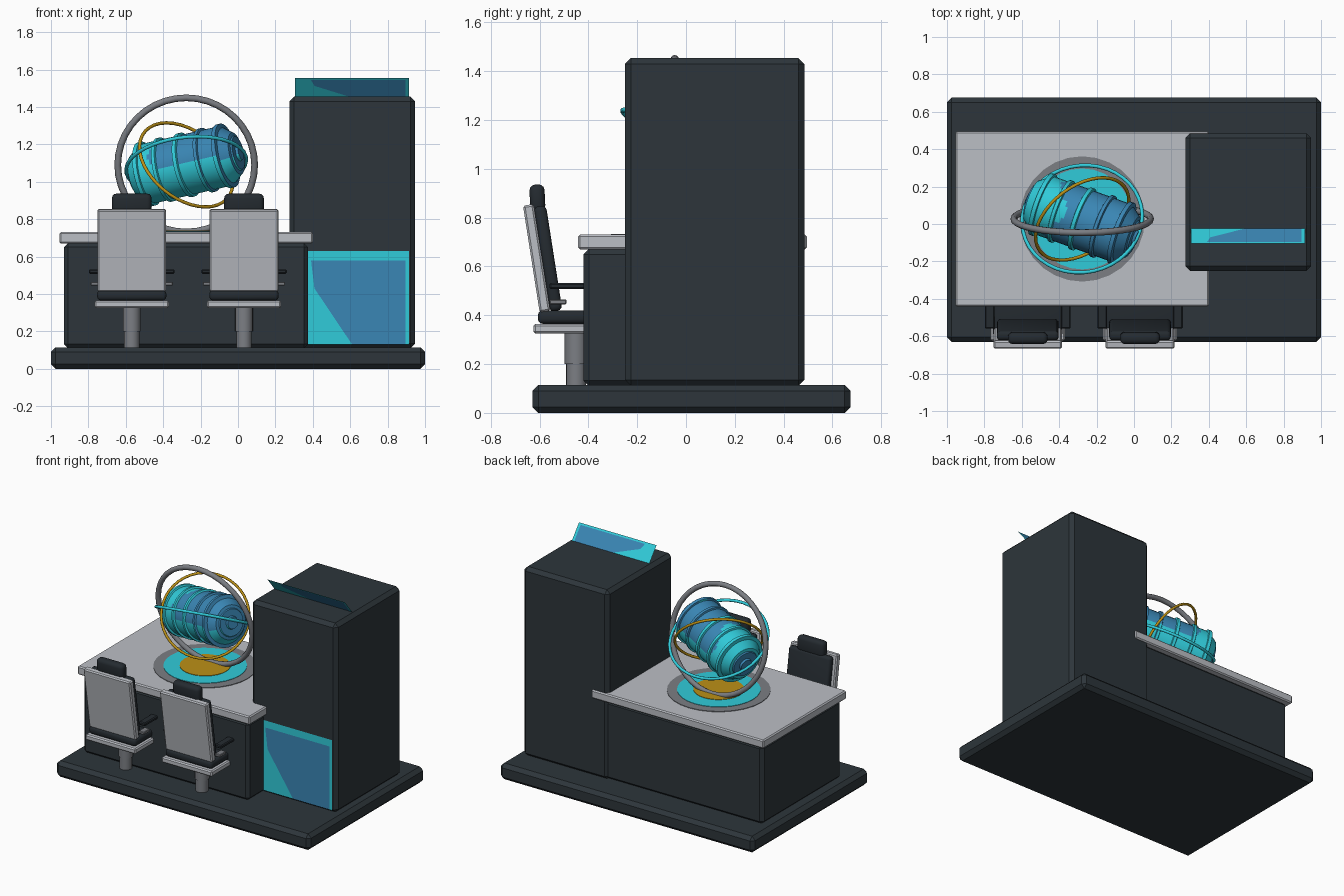
import bpy, bmesh, math
from mathutils import Vector, Matrix

if "Cube" in bpy.data.objects:
    bpy.data.objects.remove(bpy.data.objects["Cube"])


def material(name, rgb):
    m = bpy.data.materials.new(name)
    m.diffuse_color = (*rgb, 1)
    m.use_nodes = True
    m.node_tree.nodes["Principled BSDF"].inputs["Base Color"].default_value = m.diffuse_color
    return m


DARK = material("charcoal", (0.026, 0.036, 0.043))
SEAT = material("dark cushion", (0.018, 0.024, 0.030))
LIGHT = material("light grey", (0.50, 0.52, 0.56))
METAL = material("metal grey", (0.20, 0.21, 0.23))
GOLD = material("gold", (0.50, 0.28, 0.008))
CYAN = material("cyan", (0.03, 0.60, 0.70))
BLUE = material("blue", (0.042, 0.24, 0.46))


def mesh_object(name, bm, mats):
    me = bpy.data.meshes.new(name)
    bm.to_mesh(me)
    bm.free()
    ob = bpy.data.objects.new(name, me)
    bpy.context.collection.objects.link(ob)
    for m in mats:
        me.materials.append(m)
    return ob


def smooth(ob, angle=35):
    bpy.ops.object.select_all(action='DESELECT')
    ob.select_set(True)
    bpy.context.view_layer.objects.active = ob
    bpy.ops.object.shade_smooth_by_angle(angle=math.radians(angle))


def box(name, lo, hi, mat, bevel=0.0, segs=1, lean=0.0):
    lo, hi = Vector(lo), Vector(hi)
    bm = bmesh.new()
    bmesh.ops.create_cube(bm, size=1, matrix=Matrix.Diagonal((*(hi - lo), 1)))
    if bevel:
        bmesh.ops.bevel(bm, geom=bm.edges[:], offset=bevel, segments=segs,
                        profile=0.5, affect='EDGES')
    ob = mesh_object(name, bm, [mat])
    ob.location = (lo + hi) / 2
    ob.rotation_euler.x = lean
    return ob


def cylinder(name, center, r, z0, z1, mat, segs=28):
    bm = bmesh.new()
    bmesh.ops.create_cone(bm, cap_ends=True, segments=segs, radius1=r, radius2=r,
                          depth=z1 - z0)
    ob = mesh_object(name, bm, [mat])
    ob.location = (center[0], center[1], (z0 + z1) / 2)
    smooth(ob)
    return ob


def ring(name, center, normal, radius, tube, mat):
    bpy.ops.mesh.primitive_torus_add(
        major_segments=40, minor_segments=10, major_radius=radius, minor_radius=tube,
        location=center, rotation=Vector(normal).to_track_quat('Z', 'Y').to_euler())
    ob = bpy.context.object
    ob.name = name
    ob.data.materials.append(mat)
    smooth(ob, 60)


def screen(name, corner, across, up):
    # flat panel, cyan with a blue area cut in by a diagonal
    bm = bmesh.new()
    corner, across, up = Vector(corner), Vector(across), Vector(up)
    uv = [(0, 0), (0.5, 0), (0.97, 0), (1, 0), (1, 1), (0, 1), (0.97, 0.9), (0.14, 0.9),
          (0.17, 0.6)]
    v = [bm.verts.new(corner + across * a + up * b) for a, b in uv]
    for k, idx in enumerate([(1, 2, 6, 7, 8), (0, 1, 8, 7, 5), (2, 3, 4, 6), (5, 7, 6, 4)]):
        bm.faces.new([v[i] for i in idx]).material_index = 1 if k == 0 else 0
    return mesh_object(name, bm, [CYAN, BLUE])


# plinth, desk and tower
box("plinth", (-1, -0.63, 0), (1, 0.675, 0.115), DARK, 0.025)
box("desk_body", (-0.93, -0.42, 0.11), (0.375, 0.47, 0.672), DARK, 0.022)
box("desk_top", (-0.955, -0.442, 0.67), (0.40, 0.495, 0.73), LIGHT, 0.008)
box("tower", (0.275, -0.25, 0.11), (0.947, 0.485, 1.455), DARK, 0.025)
screen("top_screen", (0.305, -0.02, 1.45), (0.61, 0, 0), (0, -0.085, 0.104))
screen("front_screen", (0.305, -0.2515, 0.13), (0.61, 0, 0), (0, 0, 0.50))

# projector discs on the desk
C = Vector((-0.277, 0.027, 1.09))
for name, r, z, mat in (("outer_disc", 0.335, 0.734, METAL), ("middle_disc", 0.27, 0.737, CYAN),
                        ("inner_disc", 0.165, 0.740, GOLD)):
    cylinder(name, C, r, 0.725, z, mat)

# gimbal rings
ring("outer_ring", C, (0, 0.98, 0.2), 0.366, 0.018, METAL)
ring("gold_ring", C, (0.476, -0.63, 0.61), 0.284, 0.009, GOLD)
ring("cyan_ring", C, (-0.1, 0.46, 0.885), 0.323, 0.010, CYAN)

# ribbed capsule: half profile mirrored, then lathed
R = 0.163
half = [(0.0, R + 0.012), (0.010, R + 0.012), (0.014, R), (0.108, R), (0.112, R + 0.012),
        (0.130, R + 0.012), (0.134, R), (0.215, R), (0.218, R + 0.012), (0.240, R + 0.012),
        (0.244, R - 0.012), (0.292, 0.115), (0.296, 0.095), (0.304, 0.09), (0.304, 0.045),
        (0.318, 0.04), (0.318, 0.0)]
profile = [(-t, r) for t, r in reversed(half[1:])] + half
bm = bmesh.new()
vs = [bm.verts.new((r, 0, t)) for t, r in profile]
edges = [bm.edges.new(p) for p in zip(vs, vs[1:])]
bmesh.ops.spin(bm, geom=vs + edges, cent=(0, 0, 0), axis=(0, 0, 1),
               angle=2 * math.pi, steps=32)
bmesh.ops.remove_doubles(bm, verts=bm.verts[:], dist=1e-5)
bmesh.ops.recalc_face_normals(bm, faces=bm.faces[:])
# long barrel sections are cut so the colour border can wander
longs = [e for e in bm.edges if abs(e.verts[0].co.z - e.verts[1].co.z) > 0.05]
bmesh.ops.subdivide_edges(bm, edges=longs, cuts=5, use_grid_fill=True)
turn = Vector((1, -0.36, 0.23)).to_track_quat('Z', 'Y').to_matrix()
for f in bm.faces:
    p, n = f.calc_center_median(), turn @ f.normal
    wave = 0.05 * math.sin(3 * math.atan2(p.y, p.x))
    blue = p.z + wave > -0.11 and n.z + 4 * wave > -0.15
    rib = math.hypot(p.x, p.y) > R + 0.004 and p.z < 0.05
    f.material_index = 1 if (blue and not rib) or p.z < -0.30 else 0
capsule = mesh_object("capsule", bm, [CYAN, BLUE])
capsule.matrix_world = Matrix.Translation(C) @ turn.to_4x4()
smooth(capsule, 30)

# two chairs facing the desk
LEAN = 0.155
for side, cx in (("left", -0.568), ("right", 0.032)):
    def part(name, hw, y0, y1, z0, z1, mat, bevel, segs=1, lean=0.0, dx=0.0):
        ob = box(f"{side}_chair_{name}", (cx + dx - hw, y0, z0), (cx + dx + hw, y1, z1),
                 mat, bevel, segs, lean)
        if segs > 1:
            smooth(ob, 40)

    cylinder(f"{side}_chair_post", (cx, -0.45), 0.047, 0.2, 0.34, METAL, 20)
    cylinder(f"{side}_chair_post_foot", (cx, -0.45), 0.041, 0.1, 0.2, METAL, 20)
    part("pan", 0.198, -0.625, -0.27, 0.325, 0.365, LIGHT, 0.008)
    part("seat", 0.185, -0.607, -0.28, 0.365, 0.420, SEAT, 0.02, 3)
    part("back_shell", 0.184, -0.634, -0.590, 0.412, 0.855, LIGHT, 0.008, 1, LEAN)
    part("back_cushion", 0.165, -0.592, -0.540, 0.415, 0.850, SEAT, 0.02, 3, LEAN)
    part("headrest", 0.106, -0.640, -0.578, 0.825, 0.936, SEAT, 0.024, 3, 0.05)
    for s in (-1, 1):
        label = "inner" if s > 0 else "outer"
        part(label + "_armrest", 0.026, -0.56, -0.32, 0.508, 0.532, SEAT, 0.006, 1, 0, s * 0.203)
        part(label + "_arm_bracket", 0.022, -0.56, -0.49, 0.445, 0.465, METAL, 0.004, 1, 0,
             s * 0.198)
